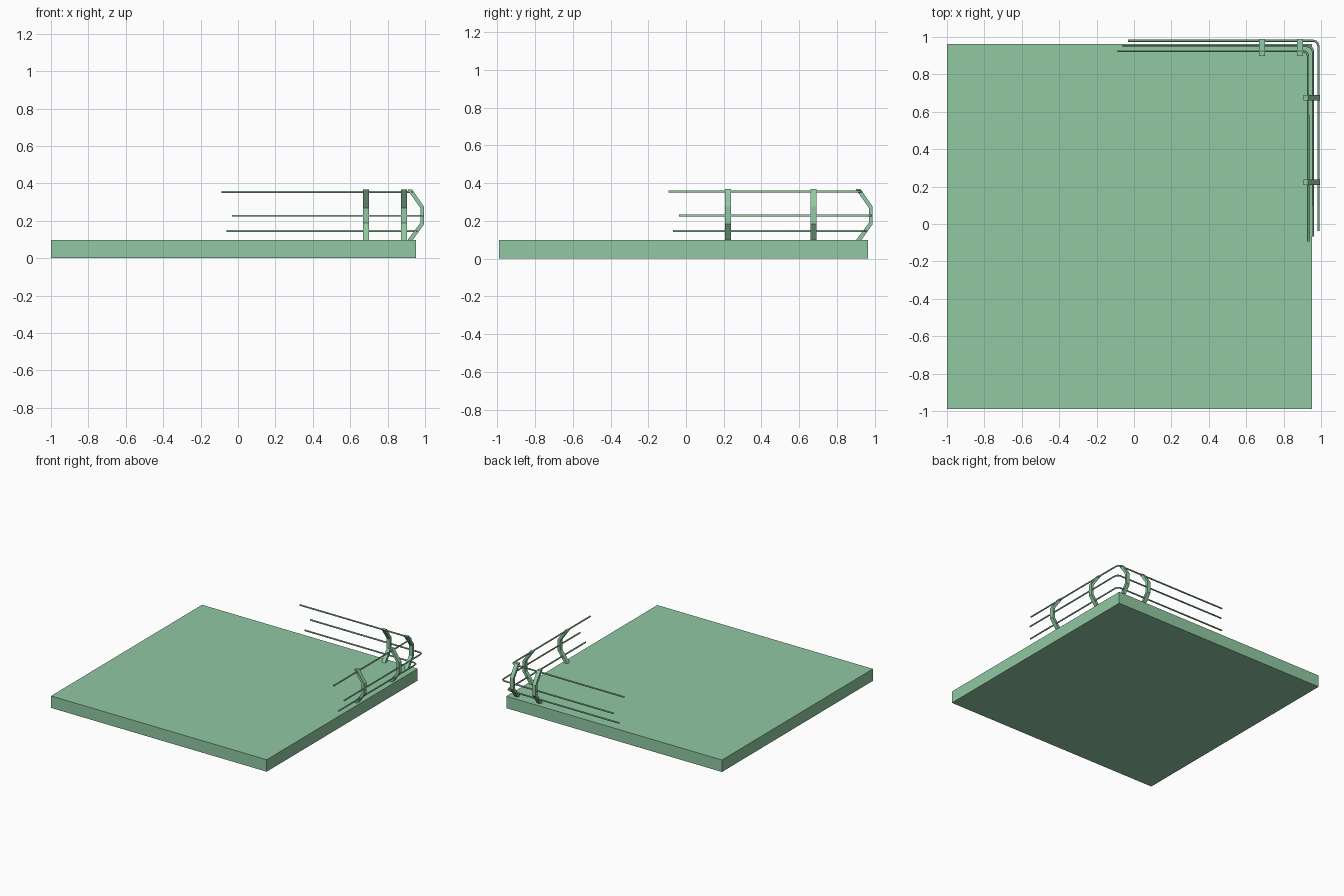
import bpy, bmesh, math

if "Cube" in bpy.data.objects:
    bpy.data.objects.remove(bpy.data.objects["Cube"])

green = bpy.data.materials.new("pale_green")
green.diffuse_color = (0.28, 0.58, 0.36, 1)
green.use_nodes = True
green.node_tree.nodes["Principled BSDF"].inputs["Base Color"].default_value = green.diffuse_color
Y_SHIFT = -0.006  # back edge sits slightly closer in than the right edge


def add_mesh(name, bm):
    bmesh.ops.recalc_face_normals(bm, faces=bm.faces)
    mesh = bpy.data.meshes.new(name)
    bm.to_mesh(mesh)
    bm.free()
    mesh.materials.append(green)
    obj = bpy.data.objects.new(name, mesh)
    bpy.context.collection.objects.link(obj)
    return obj


def extrude(name, points, offset):
    bm = bmesh.new()
    face = bm.faces.new([bm.verts.new(p) for p in points])
    new = bmesh.ops.extrude_face_region(bm, geom=[face])["geom"]
    bmesh.ops.translate(bm, vec=offset,
                        verts=[v for v in new if isinstance(v, bmesh.types.BMVert)])
    # the extrude keeps the starting face, so the solid is closed
    return add_mesh(name, bm)


# Floor slab
extrude("floor_slab", [(-1, -0.99, 0), (0.953, -0.99, 0),
                       (0.953, 0.963, 0), (-1, 0.963, 0)], (0, 0, 0.098))

# Bent posts: (outward distance, height) profile
PROFILE = [(0.905, 0.095), (0.933, 0.095), (0.995, 0.182), (0.995, 0.275),
           (0.931, 0.368), (0.905, 0.368), (0.975, 0.268), (0.975, 0.189)]
WIDTH = 0.031
for i, y in enumerate((0.223, 0.675)):
    extrude(f"right_post_{i + 1}", [(d, y - WIDTH / 2, z) for d, z in PROFILE],
            (0, WIDTH, 0))
for i, x in enumerate((0.684, 0.887)):
    extrude(f"back_post_{i + 1}",
            [(x - WIDTH / 2, d + Y_SHIFT, z) for d, z in PROFILE], (WIDTH, 0, 0))


# Rails running along the back edge, round the corner and down the right edge
def rail(name, d, z, start, bend=0.03, steps=4):
    path = [(start, d + Y_SHIFT, z)]
    for k in range(steps + 1):
        a = math.pi / 2 * (1 - k / steps)
        path.append((d - bend + bend * math.cos(a),
                     d + Y_SHIFT - bend + bend * math.sin(a), z))
    path.append((d, start + Y_SHIFT, z))
    curve = bpy.data.curves.new(name, "CURVE")
    curve.dimensions = "3D"
    curve.bevel_depth = 0.006
    curve.bevel_resolution = 1
    curve.use_fill_caps = True
    spline = curve.splines.new("POLY")
    spline.points.add(len(path) - 1)
    for p, co in zip(spline.points, path):
        p.co = (*co, 1)
    curve.materials.append(green)
    bpy.context.collection.objects.link(bpy.data.objects.new(name, curve))


rail("lower_rail", 0.957, 0.145, -0.062)
rail("middle_rail", 0.986, 0.227, -0.032)
rail("upper_rail", 0.931, 0.355, -0.087)
